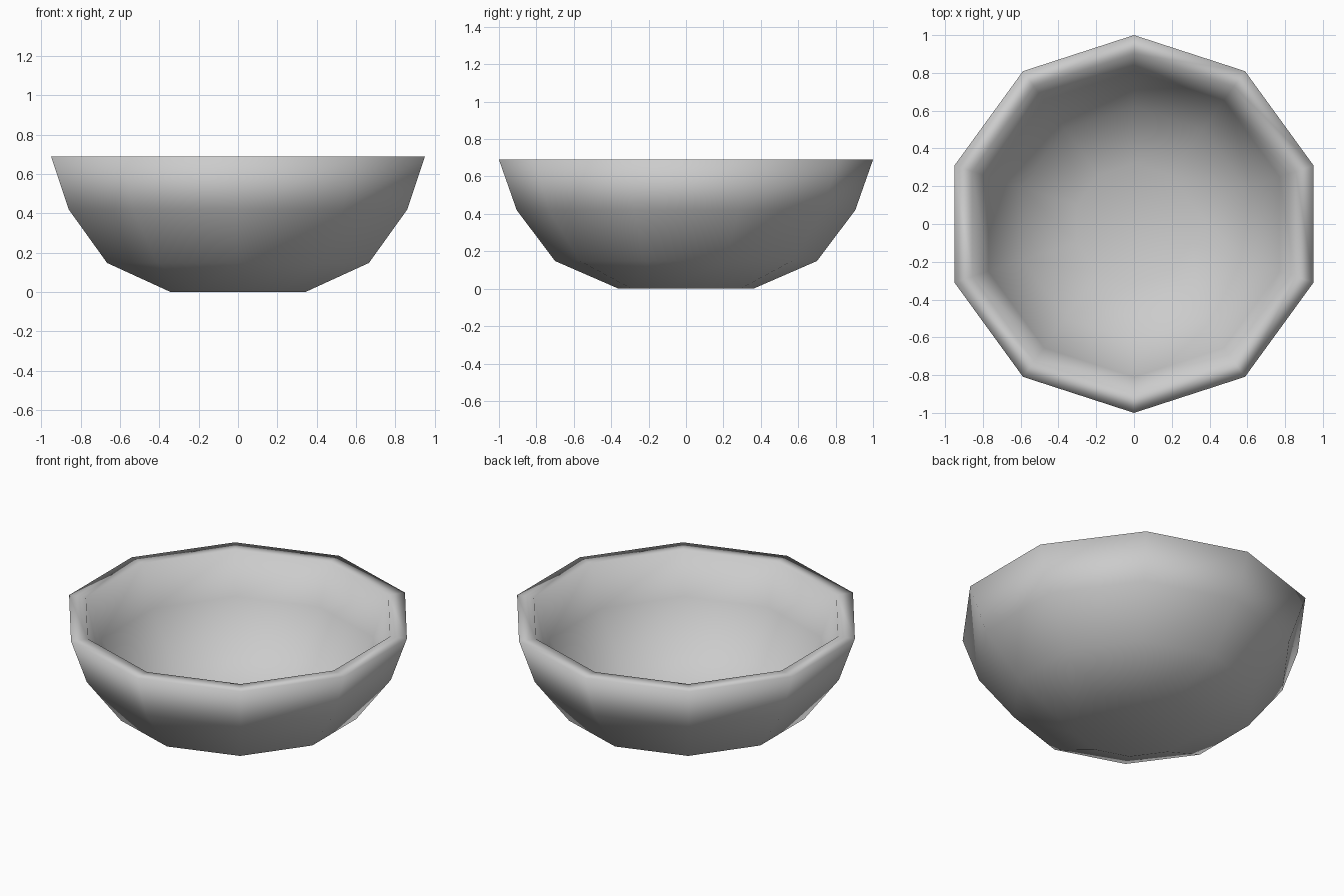
import bpy, bmesh, math

if "Cube" in bpy.data.objects:
    bpy.data.objects.remove(bpy.data.objects["Cube"])

SIDES = 10
# outer wall from foot to rim, then inner wall from rim to floor: (radius, z)
PROFILE = [(0.36, 0.0), (0.70, 0.148), (0.905, 0.42), (1.0, 0.69),
           (0.90, 0.69), (0.81, 0.44), (0.62, 0.18), (0.32, 0.05)]

# bowl: ten-sided lathe of the profile
bm = bmesh.new()
rings = []
for r, z in PROFILE:
    angles = [math.pi / 2 + math.tau * i / SIDES for i in range(SIDES)]
    rings.append([bm.verts.new((r * math.cos(a), r * math.sin(a), z)) for a in angles])
for low, high in zip(rings, rings[1:]):
    for i in range(SIDES):
        j = (i + 1) % SIDES
        bm.faces.new((low[i], low[j], high[j], high[i]))

# underside and inner floor
bm.faces.new(rings[0])
bm.faces.new(rings[-1])
bmesh.ops.recalc_face_normals(bm, faces=bm.faces[:])
for face in bm.faces:
    face.smooth = True

mesh = bpy.data.meshes.new("bowl")
bm.to_mesh(mesh)
bm.free()
bowl = bpy.data.objects.new("bowl", mesh)
bpy.context.collection.objects.link(bowl)
